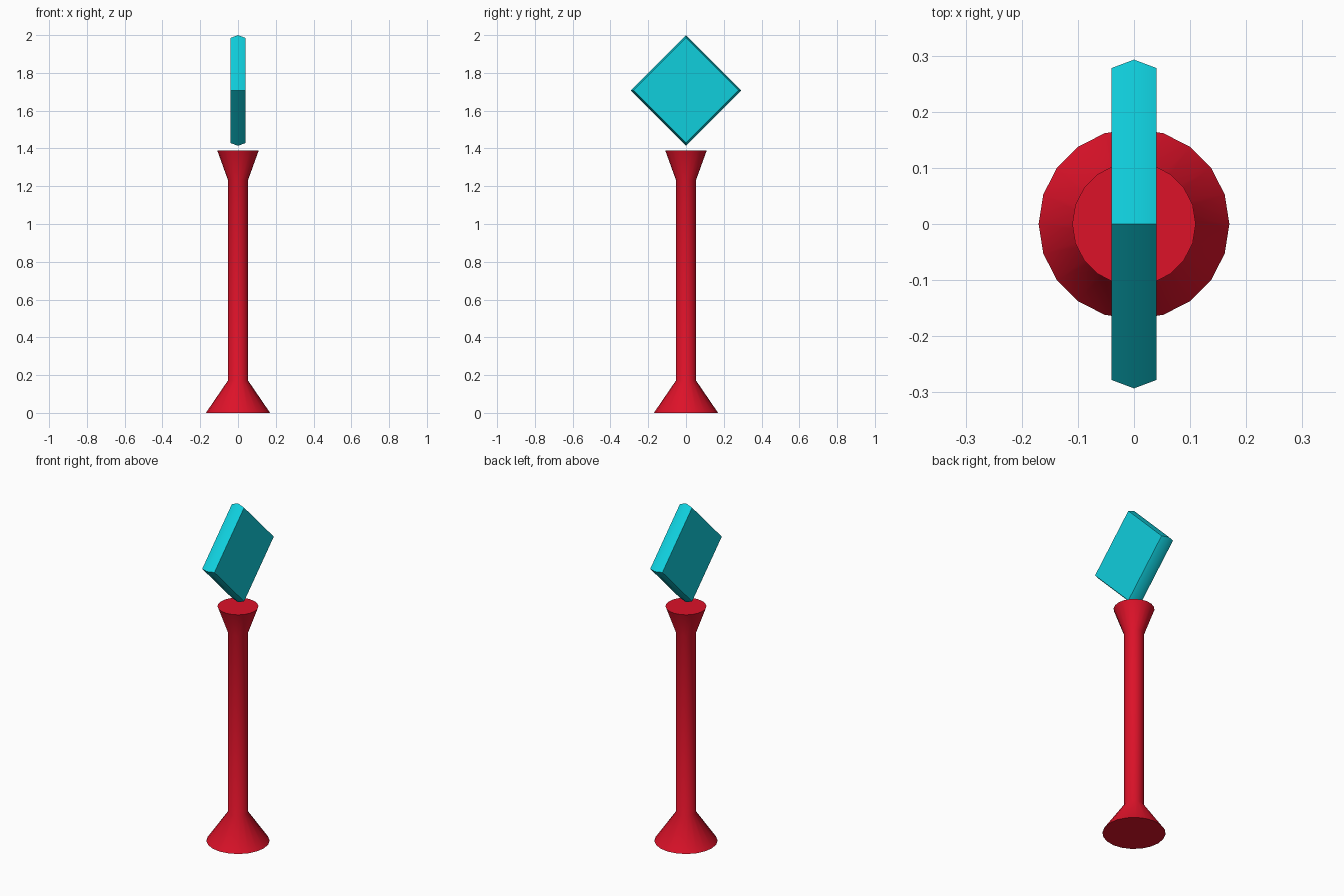
import bpy
import math

if "Cube" in bpy.data.objects:
    bpy.data.objects.remove(bpy.data.objects["Cube"])


def finish(name, verts, faces, color, angle):
    mesh = bpy.data.meshes.new(name)
    mesh.from_pydata(verts, [], faces)
    obj = bpy.data.objects.new(name, mesh)
    bpy.context.collection.objects.link(obj)
    mat = bpy.data.materials.new(name + "_color")
    mat.diffuse_color = (*color, 1)
    mat.use_nodes = True
    mat.node_tree.nodes["Principled BSDF"].inputs["Base Color"].default_value = mat.diffuse_color
    mesh.materials.append(mat)
    bpy.ops.object.select_all(action='DESELECT')
    obj.select_set(True)
    bpy.context.view_layer.objects.active = obj
    bpy.ops.object.shade_smooth_by_angle(angle=math.radians(angle))
    return obj


def stack(name, rings, color, angle):
    """Bridge equal-sized rings (counter-clockwise seen from the last one) and cap both ends."""
    n = len(rings[0])
    verts = [v for ring in rings for v in ring]
    faces = [(k * n + i, k * n + (i + 1) % n, (k + 1) * n + (i + 1) % n, (k + 1) * n + i)
             for k in range(len(rings) - 1) for i in range(n)]
    faces.append(tuple(reversed(range(n))))
    faces.append(tuple(range(len(verts) - n, len(verts))))
    return finish(name, verts, faces, color, angle)


# Post: flared foot, slim shaft and funnel-shaped top
SIDES = 20
profile = [(0.17, 0.0), (0.054, 0.17), (0.054, 1.235), (0.11, 1.39)]
turns = [2 * math.pi * i / SIDES for i in range(SIDES)]
stack("post", [[(r * math.cos(a), r * math.sin(a), z) for a in turns] for r, z in profile],
      (0.72, 0.006, 0.022), 50)

# Diamond sign panel: thin along x, with a shallow ridge around its rim
CENTER_Z = 1.707
corners = [(1, 0), (0, 1), (-1, 0), (0, -1)]
stack("sign_panel", [[(x, h * y, CENTER_Z + h * z) for y, z in corners]
                     for x, h in [(-0.04, 0.278), (0, 0.293), (0.04, 0.278)]],
      (0.005, 0.62, 0.72), 35)
